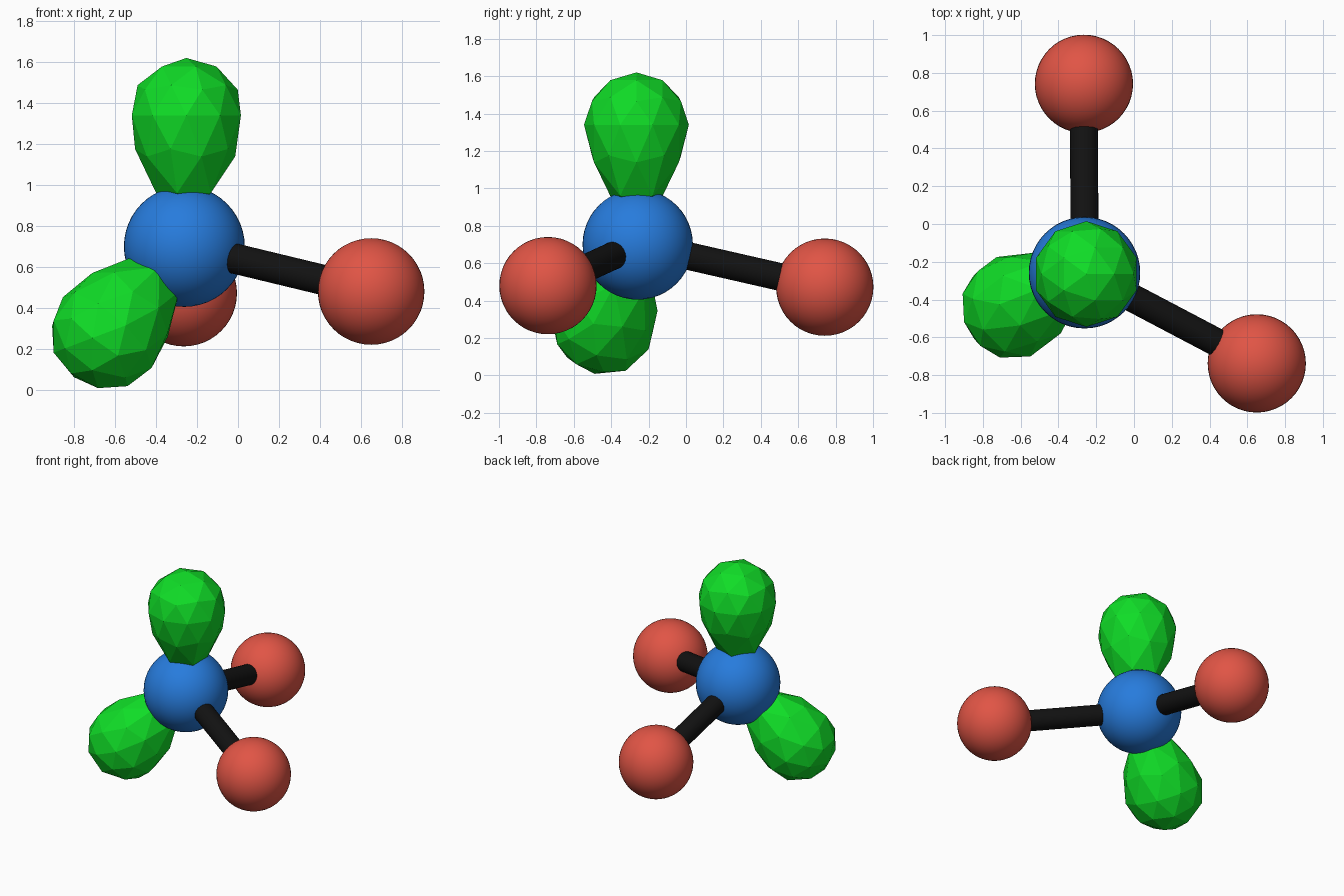
import bpy
from mathutils import Vector

if "Cube" in bpy.data.objects:
    bpy.data.objects.remove(bpy.data.objects["Cube"])


def material(name, rgb):
    m = bpy.data.materials.new(name)
    m.diffuse_color = (*rgb, 1)
    m.use_nodes = True
    m.node_tree.nodes["Principled BSDF"].inputs["Base Color"].default_value = m.diffuse_color
    return m


BLUE = material("blue", (0.02, 0.20, 0.72))
RED = material("red", (0.75, 0.09, 0.06))
GREEN = material("green", (0.005, 0.72, 0.02))
BLACK = material("black", (0.006, 0.006, 0.006))

CENTRE = Vector((-0.262, -0.258, 0.70))


def finish(name, mat, smooth):
    ob = bpy.context.object
    ob.name = name
    ob.data.materials.append(mat)
    if smooth:
        bpy.ops.object.shade_smooth_by_angle()
    return ob


def atom(name, pos, radius, mat):
    bpy.ops.mesh.primitive_uv_sphere_add(segments=48, ring_count=24, radius=radius, location=pos)
    finish(name, mat, True)


def bond(name, a, b):
    d = b - a
    bpy.ops.mesh.primitive_cylinder_add(vertices=32, radius=0.074, depth=d.length, location=(a + b) / 2,
                                        rotation=d.to_track_quat('Z', 'Y').to_euler())
    finish(name, BLACK, True)


def lobe(name, pos, axis, radius=0.28):
    # Low-poly ball whose inner half is drawn out towards the central atom
    bpy.ops.mesh.primitive_ico_sphere_add(subdivisions=2, radius=radius, location=pos)
    ob = finish(name, GREEN, False)
    for v in ob.data.vertices:
        if v.co.z < 0:
            v.co.z *= 1 - 0.7 * v.co.z / radius
    ob.rotation_euler = Vector((0, 0, 1)).rotation_difference(Vector(axis)).to_euler()


# Central atom
atom("central_atom", CENTRE, 0.295, BLUE)

# Outer atoms and their bonds
for label, pos in (("right", (0.65, -0.738, 0.48)), ("back", (-0.265, 0.742, 0.472))):
    p = Vector(pos)
    atom(label + "_outer_atom", p, 0.26, RED)
    bond(label + "_bond", CENTRE, p)

# Electron pair lobes
lobe("upper_lobe", (-0.252, -0.265, 1.34), (0, 0, 1))
lobe("lower_lobe", (-0.638, -0.438, 0.28), (-0.37, -0.18, -0.42))
